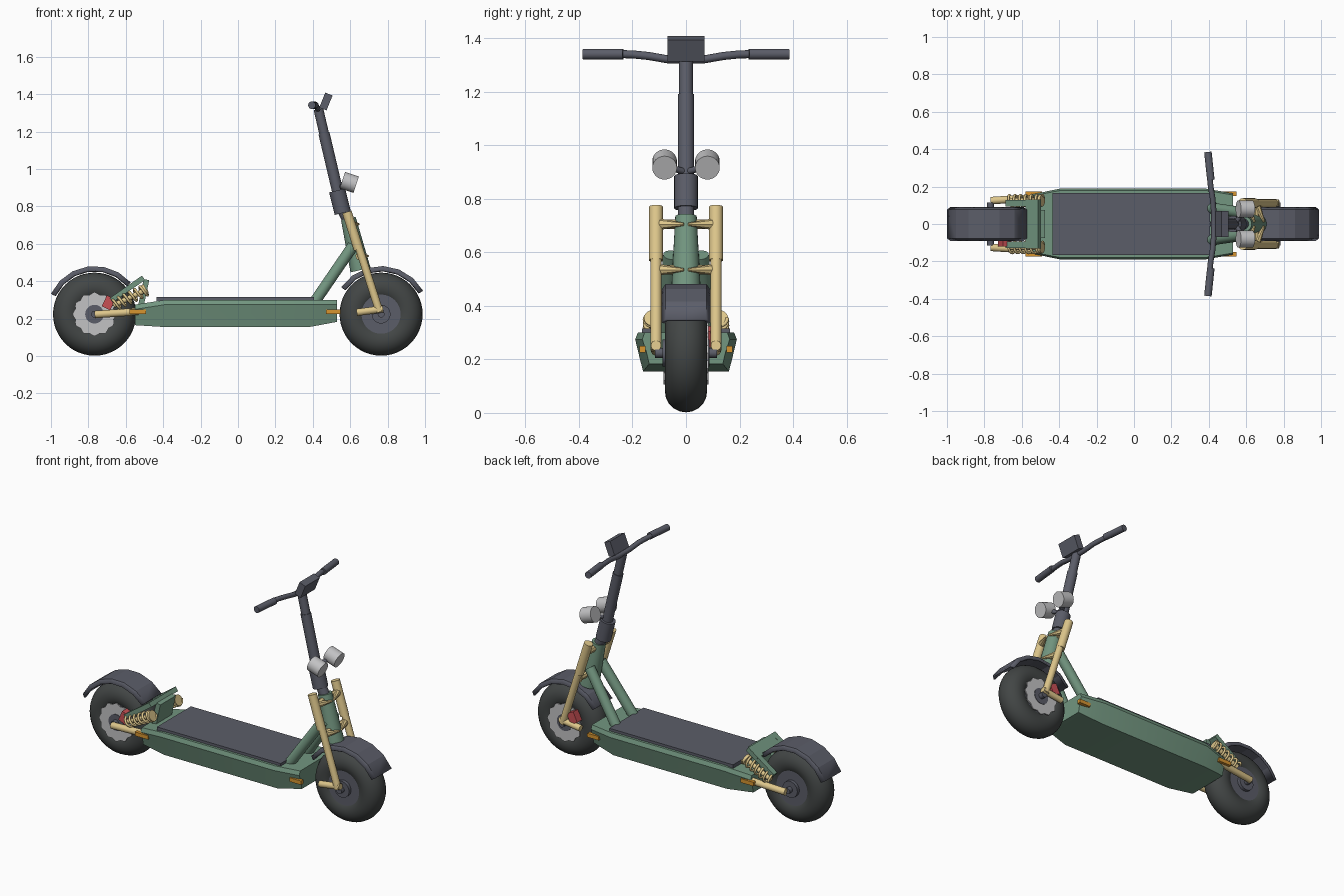
import bpy, bmesh, math
from mathutils import Vector

cube = bpy.data.objects.get("Cube")
if cube:
    bpy.data.objects.remove(cube, do_unlink=True)


def material(name, *rgb):
    m = bpy.data.materials.new(name)
    m.use_nodes = True
    col = (*rgb, 1)
    m.diffuse_color = col
    bsdf = next(n for n in m.node_tree.nodes if n.type == 'BSDF_PRINCIPLED')
    bsdf.inputs["Base Color"].default_value = col
    return m


GREEN = material("sage green", 0.17, 0.305, 0.216)
SLATE = material("slate grey", 0.105, 0.11, 0.14)
RUBBER = material("dark rubber", 0.055, 0.061, 0.06)
TAN = material("pale gold", 0.73, 0.57, 0.26)
SILVER = material("silver grey", 0.54, 0.54, 0.55)
RED = material("caliper red", 0.58, 0.08, 0.09)
ORANGE = material("reflector orange", 0.68, 0.3, 0.03)


def finish(ob, name, mat, angle=35):
    ob.name = name
    ob.data.materials.clear()
    ob.data.materials.append(mat)
    bpy.ops.object.select_all(action='DESELECT')
    ob.select_set(True)
    bpy.context.view_layer.objects.active = ob
    bpy.ops.object.shade_smooth_by_angle(angle=math.radians(angle))
    return ob


def from_bmesh(bm, name, mat, angle=35):
    bmesh.ops.recalc_face_normals(bm, faces=bm.faces)
    me = bpy.data.meshes.new(name)
    bm.to_mesh(me)
    bm.free()
    ob = bpy.data.objects.new(name, me)
    bpy.context.collection.objects.link(ob)
    return finish(ob, name, mat, angle)


def tube(name, a, b, r1, mat, r2=None, sides=24):
    a, b = Vector(a), Vector(b)
    bpy.ops.mesh.primitive_cone_add(vertices=sides, radius1=r1, radius2=r1 if r2 is None else r2,
                                    depth=(b - a).length, location=(a + b) / 2)
    ob = bpy.context.object
    ob.rotation_euler = (b - a).to_track_quat('Z', 'Y').to_euler()
    return finish(ob, name, mat)


def box(name, loc, size, mat, tilt=0):
    bpy.ops.mesh.primitive_cube_add(size=1, location=loc, rotation=(0, math.radians(tilt), 0))
    bpy.context.object.scale = size
    return finish(bpy.context.object, name, mat)


def path(name, points, radius, mat):
    cu = bpy.data.curves.new(name, 'CURVE')
    cu.dimensions = '3D'
    cu.bevel_depth = radius
    cu.bevel_resolution = 2
    cu.use_fill_caps = True
    sp = cu.splines.new('POLY')
    sp.points.add(len(points) - 1)
    for p, co in zip(sp.points, points):
        p.co = (*co, 1)
    ob = bpy.data.objects.new(name, cu)
    bpy.context.collection.objects.link(ob)
    bpy.ops.object.select_all(action='DESELECT')
    ob.select_set(True)
    bpy.context.view_layer.objects.active = ob
    bpy.ops.object.convert(target='MESH')
    return finish(bpy.context.object, name, mat, 50)


def loft(name, rings, mat, angle=35):
    bm = bmesh.new()
    loops = [[bm.verts.new(p) for p in ring] for ring in rings]
    n = len(loops[0])
    for a, b in zip(loops, loops[1:]):
        for i in range(n):
            j = (i + 1) % n
            bm.faces.new((a[i], a[j], b[j], b[i]))
    bm.faces.new(loops[0])
    bm.faces.new(loops[-1])
    return from_bmesh(bm, name, mat, angle)


# Deck: hull lofted along its length, tapering at both ends
def deck_ring(x, scale, low, high):
    half = [(0.16, low), (0.172, low + 0.045), (0.19, high - 0.025), (0.18, high)]
    right = [(x, y * scale, z) for y, z in half]
    return right + [(x, -py, z) for x, py, z in reversed(right)]


loft("deck", [deck_ring(-0.55, 0.83, 0.165, 0.275), deck_ring(-0.39, 1, 0.155, 0.3),
              deck_ring(0.38, 1, 0.155, 0.3), deck_ring(0.53, 0.86, 0.183, 0.3)], GREEN, 28)
box("deck_mat", (-0.015, 0, 0.305), (0.84, 0.33, 0.022), SLATE)


# Wheels with hubs, discs, calipers and fenders
def wheel(end, cx, disc_side, start, stop):
    cz = 0.224
    bpy.ops.mesh.primitive_torus_add(location=(cx, 0, cz), rotation=(math.pi / 2, 0, 0), major_radius=0.143,
                                     minor_radius=0.079, major_segments=48, minor_segments=20)
    finish(bpy.context.object, end + "_tire", RUBBER, 60)
    for part, r, w in (("rim", 0.105, 0.068), ("hub", 0.05, 0.088), ("axle", 0.018, 0.115)):
        tube(f"{end}_{part}", (cx, -w, cz), (cx, w, cz), r, SLATE, sides=32)
    # wavy brake disc
    rings = []
    for y in (0.078, 0.085):
        ring = []
        for k in range(48):
            a = math.tau * k / 48
            r = 0.112 + 0.006 * math.cos(12 * a)
            ring.append((cx + r * math.cos(a), y * disc_side, cz + r * math.sin(a)))
        rings.append(ring)
    loft(end + "_brake_disc", rings, SILVER)
    box(end + "_caliper", (cx + (0.075 if cx < 0 else -0.075), disc_side * 0.098, 0.285),
        (0.05, 0.045, 0.065), RED, 25)
    # faceted fender strip
    bm = bmesh.new()
    rows = []
    for k in range(7):
        a = math.radians(start + (stop - start) * k / 6)
        rows.append([bm.verts.new((cx + r * math.cos(a), y, cz + r * math.sin(a)))
                     for y, r in ((-0.087, 0.232), (-0.074, 0.252), (0.074, 0.252), (0.087, 0.232))])
    for a, b in zip(rows, rows[1:]):
        for i in range(3):
            bm.faces.new((a[i], a[i + 1], b[i + 1], b[i]))
    fender = from_bmesh(bm, end + "_fender", SLATE, 10)
    mod = fender.modifiers.new("thickness", 'SOLIDIFY')
    mod.thickness = 0.012
    mod.offset = 0


wheel("rear", -0.767, -1, 41, 155)
wheel("front", 0.765, 1, 29, 146)

# Steering column
tube("head_tube", (0.59, 0, 0.735), (0.655, 0, 0.46), 0.04, GREEN, 0.055)
tube("steering_neck", (0.555, 0, 0.79), (0.59, 0, 0.72), 0.03, SLATE)
tube("stem_collar", (0.53, 0, 0.885), (0.56, 0, 0.765), 0.044, SLATE)
tube("lower_stem", (0.46, 0, 1.19), (0.54, 0, 0.85), 0.03, SLATE)
tube("upper_stem", (0.43, 0, 1.32), (0.465, 0, 1.17), 0.026, SLATE)
box("display", (0.47, 0, 1.361), (0.042, 0.14, 0.086), SLATE, 22)

# Handlebar
half_bar = [(0.427, 0.0, 1.32), (0.427, 0.06, 1.32), (0.42, 0.14, 1.334), (0.41, 0.2, 1.34), (0.405, 0.25, 1.341)]
path("handlebar", [(x, -y, z) for x, y, z in reversed(half_bar[1:])] + half_bar, 0.015, SLATE)

for s, side in ((1, "left"), (-1, "right")):
    tube(side + "_grip", (0.411, s * 0.235, 1.341), (0.395, s * 0.385, 1.341), 0.02, SLATE)
    tube(side + "_headlight", (0.558, s * 0.08, 0.941), (0.632, s * 0.08, 0.916), 0.046, SILVER, sides=32)
    tube(side + "_headlight_mount", (0.54, 0, 0.9), (0.585, s * 0.07, 0.92), 0.012, SLATE)

    # Fork leg, clamps and lower link
    fy = s * 0.112
    tube(side + "_fork_upper", (0.582, fy, 0.77), (0.645, fy, 0.57), 0.026, TAN)
    tube(side + "_fork_lower", (0.64, fy, 0.6), (0.757, fy, 0.235), 0.021, TAN)
    tube(side + "_fork_link", (0.635, fy, 0.233), (0.775, fy, 0.252), 0.019, TAN)
    for level, x, z in (("upper", 0.6, 0.705), ("lower", 0.65, 0.535)):
        tube(f"{side}_{level}_clamp", (x, fy, z), (x + 0.045, s * 0.01, z), 0.024, TAN, 0.006, 8)
        tube(f"{side}_{level}_bridge", (x, fy, z), (x, 0, z), 0.018, TAN, sides=8)

    # Frame strut from deck to head tube
    tube(side + "_strut", (0.41, s * 0.085, 0.29), (0.615, s * 0.055, 0.59), 0.03, GREEN)

    # Rear swing arm, spring and side bracket
    tube(side + "_swing_arm", (-0.765, s * 0.125, 0.222), (-0.53, s * 0.14, 0.238), 0.02, TAN)
    low, high = Vector((-0.665, s * 0.125, 0.27)), Vector((-0.49, s * 0.125, 0.355))
    tube(side + "_shock_rod", low, high, 0.014, TAN)
    tube(side + "_shock_cap", high - (high - low) * 0.08, high, 0.032, TAN)
    axis = (high - low).normalized()
    u, v = Vector((0, 1, 0)), axis.cross((0, 1, 0))
    coil = []
    for k in range(97):
        a = math.tau * k / 16
        coil.append(low.lerp(high, k / 96) + 0.03 * (u * math.cos(a) + v * math.sin(a)))
    path(side + "_spring", coil, 0.007, TAN)
    box(side + "_rear_bracket", (-0.592, s * 0.112, 0.358), (0.21, 0.035, 0.028), GREEN, -35)

    # Reflectors
    box(side + "_rear_reflector", (-0.535, s * 0.162, 0.238), (0.088, 0.022, 0.024), ORANGE)
    box(side + "_front_reflector", (0.51, s * 0.162, 0.238), (0.078, 0.022, 0.024), ORANGE)

# Rear cross plate joining the brackets, with its support on the deck
box("rear_cross_plate", (-0.538, 0, 0.395), (0.08, 0.26, 0.028), GREEN, -35)
box("rear_plate_support", (-0.505, 0, 0.335), (0.03, 0.15, 0.15), GREEN, 12)
